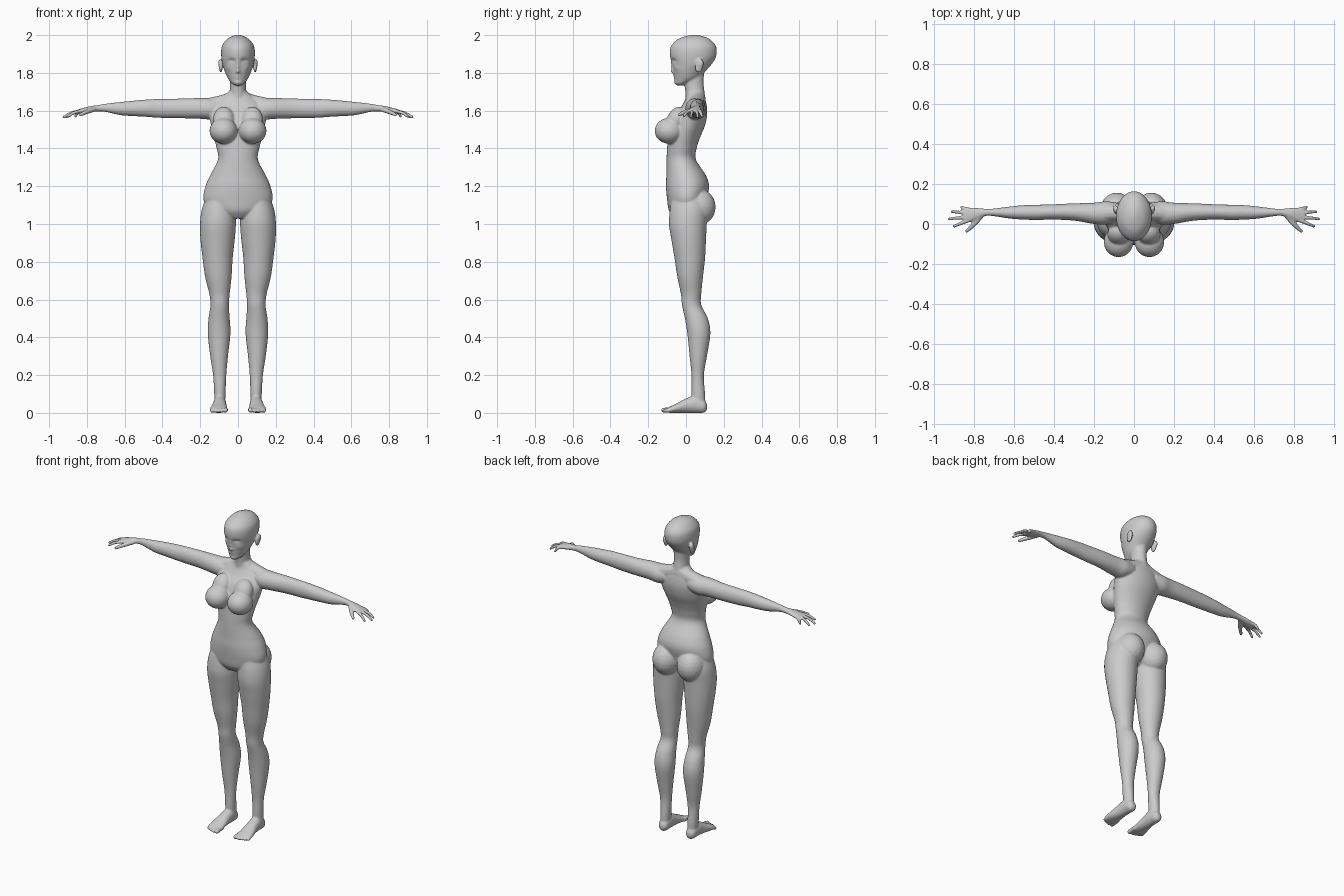
import bpy, bmesh, math
from mathutils import Vector, Matrix

bm = bmesh.new()


def spline(rows, sub):
    """Catmull-Rom interpolation of rows of numbers."""
    out = []
    for i in range(len(rows) - 1):
        a, b = rows[max(i - 1, 0)], rows[i]
        c, d = rows[i + 1], rows[min(i + 2, len(rows) - 1)]
        for k in range(sub):
            t = k / sub
            out.append([0.5 * (2 * q + (r - p) * t + (2 * p - 5 * q + 4 * r - s) * t * t
                               + (3 * q - p - 3 * r + s) * t ** 3)
                        for p, q, r, s in zip(a, b, c, d)])
    return out + [list(rows[-1])]


def loft(rows, axis, seg=40, sub=5):
    """Closed elliptical loft; each row: position, two centres, two radii."""
    rings = []
    for t, a, b, ra, rb in spline(rows, sub):
        ring = []
        for k in range(seg):
            w = 2 * math.pi * k / seg
            u, v = a + ra * math.cos(w), b + rb * math.sin(w)
            co = {'x': (t, u, v), 'y': (u, t, v), 'z': (u, v, t)}[axis]
            ring.append(bm.verts.new(co))
        rings.append(ring)
    for r0, r1 in zip(rings, rings[1:]):
        for k in range(seg):
            j = (k + 1) % seg
            bm.faces.new((r0[k], r0[j], r1[j], r1[k]))
    bm.faces.new(rings[0][::-1])
    bm.faces.new(rings[-1])
    return [v for r in rings for v in r]


def ball(centre, radii, sub=3, tilt=0, axis='X'):
    m = (Matrix.Translation(centre) @ Matrix.Rotation(math.radians(tilt), 4, axis)
         @ Matrix.Diagonal((*radii, 1)))
    bmesh.ops.create_icosphere(bm, subdivisions=sub, radius=1, matrix=m)


def digit(rows, sub=8):
    """Finger or toe: a run of balls; each row: x, y, z, radius."""
    for x, y, z, r in spline(rows, sub):
        ball((x, y, z), (r, r, r), 2)


# leg
loft([(.04, .096, .068, .027, .034), (.10, .096, .065, .030, .036),
      (.20, .097, .062, .035, .033), (.30, .100, .065, .047, .046),
      (.42, .100, .068, .060, .061), (.50, .100, .055, .056, .061),
      (.57, .097, .030, .049, .051), (.63, .098, .027, .054, .054),
      (.72, .104, .022, .070, .068), (.82, .108, .020, .080, .081),
      (.92, .108, .014, .091, .092), (1.0, .106, .010, .095, .100),
      (1.08, .102, .015, .089, .100), (1.16, .09, .015, .07, .085)], 'z')

# foot and toes
loft([(.112, .095, .032, .012, .014), (.095, .096, .035, .029, .034),
      (.05, .096, .046, .034, .046), (0, .098, .038, .037, .038),
      (-.05, .101, .025, .045, .025), (-.08, .103, .018, .046, .018),
      (-.098, .104, .014, .040, .012)], 'y')
for x, tip, r in ((.066, -.118, .014), (.089, -.118, .010), (.107, -.112, .010),
                  (.124, -.104, .0095), (.140, -.094, .009)):
    digit([(x, -.07, .018, r), (x, tip + .015, .016, r), (x, tip, r, r)], 4)

# buttock and breast
ball((.086, .064, 1.09), (.084, .093, .098))
ball((.077, -.089, 1.493), (.074, .077, .069))
ball((.075, -.052, 1.55), (.058, .05, .075), tilt=-25)

# shoulder slope
digit([(0, .055, 1.665, .05), (.07, .058, 1.645, .043), (.16, .055, 1.62, .047)], 10)

# arm and palm
loft([(.08, .06, 1.615, .045, .042), (.14, .055, 1.61, .058, .056),
      (.20, .053, 1.612, .053, .055), (.30, .060, 1.612, .043, .052),
      (.41, .060, 1.612, .038, .050), (.48, .058, 1.613, .038, .046),
      (.55, .058, 1.612, .036, .041), (.62, .057, 1.611, .030, .035),
      (.70, .058, 1.615, .019, .022), (.74, .058, 1.613, .018, .017),
      (.78, .052, 1.608, .028, .016), (.82, .046, 1.600, .037, .014),
      (.85, .044, 1.594, .036, .011)], 'x')

# fingers and thumb
for y0, x1, y1, z1 in ((.074, .868, .084, 1.570), (.055, .915, .062, 1.566),
                       (.035, .930, .026, 1.566), (.016, .905, -.012, 1.570)):
    digit([(.83, y0, 1.598, .0105), ((.83 + x1) / 2, (y0 + y1) / 2, 1.589, .0095),
           (x1 - .007, y1, z1, .008)], 9)
digit([(.765, .038, 1.606, .014), (.80, -.002, 1.594, .013),
       (.835, -.036, 1.578, .009)], 9)

# ear
ball((.091, .070, 1.838), (.010, .022, .038), tilt=-12)
ball((.097, .076, 1.850), (.008, .018, .022), tilt=-12)

# mirror all side parts to the other side
copy = bmesh.ops.duplicate(bm, geom=bm.verts[:] + bm.edges[:] + bm.faces[:])['geom']
for v in copy:
    if isinstance(v, bmesh.types.BMVert):
        v.co.x = -v.co.x

# torso
torso = [(1.03, -.01, .07, .05), (1.07, .0, .15, .09), (1.13, .004, .183, .104),
         (1.20, .008, .172, .114), (1.26, 0, .146, .104), (1.34, -.025, .106, .078),
         (1.40, -.022, .113, .078), (1.46, -.010, .128, .085), (1.52, .010, .142, .09),
         (1.58, .028, .15, .084), (1.63, .045, .13, .064), (1.67, .05, .085, .05),
         (1.70, .048, .05, .046)]
loft([(z, 0, cy, rx, ry) for z, cy, rx, ry in torso], 'z', 56)

# neck
loft([(1.62, 0, .052, .055, .055), (1.69, 0, .048, .045, .051),
      (1.75, 0, .042, .042, .051), (1.81, 0, .045, .045, .052)], 'z')

# head
skull = [(1.734, -.032, .016, .018), (1.745, -.022, .034, .034), (1.77, .004, .053, .064),
         (1.80, .015, .067, .080), (1.84, .030, .081, .101), (1.88, .037, .088, .120),
         (1.92, .039, .089, .124), (1.95, .040, .081, .114), (1.98, .042, .056, .082),
         (1.996, .044, .026, .040), (2.002, .045, .006, .01)]
head = loft([(z, 0, cy, rx, ry) for z, cy, rx, ry in skull], 'z', 110, 9)

# face relief: x, z, width, height, push along y
relief = [(.034, 1.863, .017, .011, .015), (.034, 1.858, .012, .008, -.007),
          (.048, 1.825, .018, .015, -.005), (.009, 1.805, .006, .006, -.005),
          (0, 1.808, .009, .010, -.017), (0, 1.829, .008, .013, -.012),
          (0, 1.852, .008, .013, -.006), (0, 1.786, .016, .005, -.006),
          (0, 1.773, .014, .005, -.006), (0, 1.748, .018, .010, -.006)]
relief += [(-x, *rest) for x, *rest in relief if x]
for v in head:
    if v.co.y < .02:
        x, z = v.co.x, v.co.z
        v.co.y += sum(d * math.exp(-((x - cx) / w) ** 2 - ((z - cz) / h) ** 2)
                      for cx, cz, w, h, d in relief)

# fuse everything into one smooth skin
bmesh.ops.recalc_face_normals(bm, faces=bm.faces[:])
mesh = bpy.data.meshes.new("body")
bm.to_mesh(mesh)
bm.free()
body = bpy.data.objects.new("body", mesh)
bpy.context.collection.objects.link(body)
skin = body.modifiers.new("skin", 'REMESH')
skin.mode = 'VOXEL'
skin.voxel_size = .005
skin.use_smooth_shade = True
soft = body.modifiers.new("soften", 'SMOOTH')
soft.factor = .5
soft.iterations = 6
